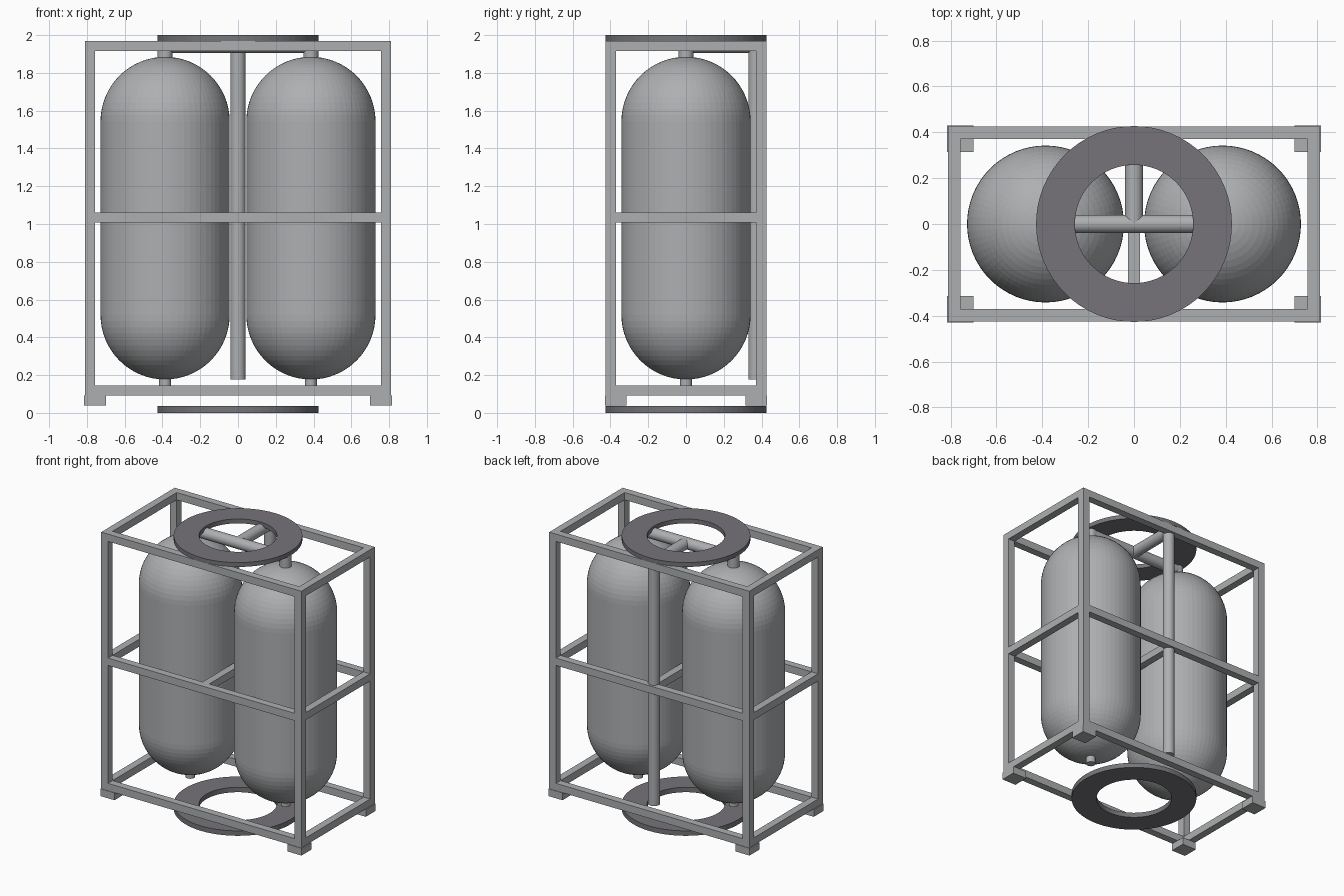
import bpy, bmesh
from math import pi, cos, sin
from mathutils import Vector

if "Cube" in bpy.data.objects:
    bpy.data.objects.remove(bpy.data.objects["Cube"], do_unlink=True)


def material(name, color):
    m = bpy.data.materials.new(name)
    m.use_nodes = True
    m.diffuse_color = color
    m.node_tree.nodes["Principled BSDF"].inputs["Base Color"].default_value = color
    return m


STEEL = material("light grey steel", (0.42, 0.43, 0.44, 1))
DARK = material("dark grey rubber", (0.18, 0.175, 0.19, 1))


def finish(name, bm, mat):
    bmesh.ops.recalc_face_normals(bm, faces=bm.faces)
    mesh = bpy.data.meshes.new(name)
    bm.to_mesh(mesh)
    bm.free()
    mesh.materials.append(mat)
    obj = bpy.data.objects.new(name, mesh)
    bpy.context.collection.objects.link(obj)
    return obj


def box(name, low, high):
    bm = bmesh.new()
    bmesh.ops.create_cube(bm, size=1)
    low, high = Vector(low), Vector(high)
    for v in bm.verts:
        v.co = (low + high) / 2 + v.co * (high - low)
    return finish(name, bm, STEEL)


def pipe(name, start, end, radius):
    start, end = Vector(start), Vector(end)
    bm = bmesh.new()
    bmesh.ops.create_cone(bm, cap_ends=True, segments=32, radius1=radius,
                          radius2=radius, depth=(end - start).length)
    turn = (end - start).to_track_quat("Z", "Y")
    for v in bm.verts:
        v.co = turn @ v.co + (start + end) / 2
    obj = finish(name, bm, STEEL)
    obj.data.shade_smooth()
    obj.data.set_sharp_from_angle(angle=pi / 6)
    return obj


def lathe(name, profile, centre, mat, closed=False, segments=64):
    bm = bmesh.new()
    verts = [bm.verts.new((r, 0, z)) for r, z in profile]
    pairs = list(zip(verts, verts[1:] + verts[:1] if closed else verts[1:]))
    edges = [bm.edges.new(p) for p in pairs]
    bmesh.ops.spin(bm, geom=verts + edges, axis=(0, 0, 1), cent=(0, 0, 0),
                   angle=2 * pi, steps=segments, use_duplicate=False)
    bmesh.ops.remove_doubles(bm, verts=bm.verts, dist=0.0005)
    bmesh.ops.translate(bm, verts=bm.verts, vec=centre)
    return finish(name, bm, mat)


# Frame
X, Y, T = 0.81, 0.425, 0.054
LEVELS = {"bottom": 0.091, "middle": 1.008, "top": 1.916}
SIDES = {"left": 1, "right": -1}
ENDS = {"front": -1, "back": 1}


def span(sign, outer, width):
    return sorted((sign * outer, sign * (outer - width)))


for side, sx in SIDES.items():
    x0, x1 = span(sx, X, T)
    for end, sy in ENDS.items():
        y0, y1 = span(sy, Y, T)
        box(f"{end}_{side}_post", (x0, y0, LEVELS["bottom"]), (x1, y1, LEVELS["top"] + T))
        fx, fy = span(sx, X + 0.005, 0.115), span(sy, Y + 0.004, 0.115)
        box(f"{end}_{side}_foot", (fx[0], fy[0], 0.038), (fx[1], fy[1], LEVELS["bottom"]))
    for level, z in LEVELS.items():
        box(f"{level}_{side}_rail", (x0, T - Y, z), (x1, Y - T, z + T))

for end, sy in ENDS.items():
    y0, y1 = span(sy, Y, T)
    for level, z in LEVELS.items():
        box(f"{level}_{end}_rail", (T - X, y0, z), (X - T, y1, z + T))

# Crossbar between the tanks
z = LEVELS["middle"]
box("middle_crossbar", (-T / 2, T - Y, z), (T / 2, Y - T, z + T))

# Tanks with domed ends and necks
R, LOW, HIGH, CX = 0.342, 0.519, 1.543, 0.386
arc = [i * pi / 32 for i in range(17)]
dome = [(R * cos(a), R * sin(a)) for a in arc]
capsule = [(r, LOW - h) for r, h in reversed(dome)] + [(r, HIGH + h) for r, h in dome]
PIPE_Z, PIPE_R = 1.945, 0.04
for side, sx in SIDES.items():
    x = sx * CX
    lathe(f"{side}_tank", capsule, (x, 0, 0), STEEL)
    pipe(f"{side}_top_neck", (x, 0, 1.86), (x, 0, PIPE_Z + PIPE_R), PIPE_R)
    pipe(f"{side}_bottom_neck", (x, 0, 0.13), (x, 0, 0.2), 0.032)

# Manifold pipes
pipe("manifold_pipe", (-CX, 0, PIPE_Z), (CX, 0, PIPE_Z), PIPE_R)
pipe("outlet_pipe", (0, 0, PIPE_Z), (0, 0.37, PIPE_Z), PIPE_R)
pipe("down_pipe", (0, 0.37, 0.178), (0, 0.37, PIPE_Z), PIPE_R)

# Flat rings above and below
for name, z0, z1 in (("top_ring", 1.968, 2.0), ("bottom_ring", 0, 0.036)):
    lathe(name, [(0.258, z0), (0.427, z0), (0.427, z1), (0.258, z1)],
          (0, 0, 0), DARK, closed=True)
